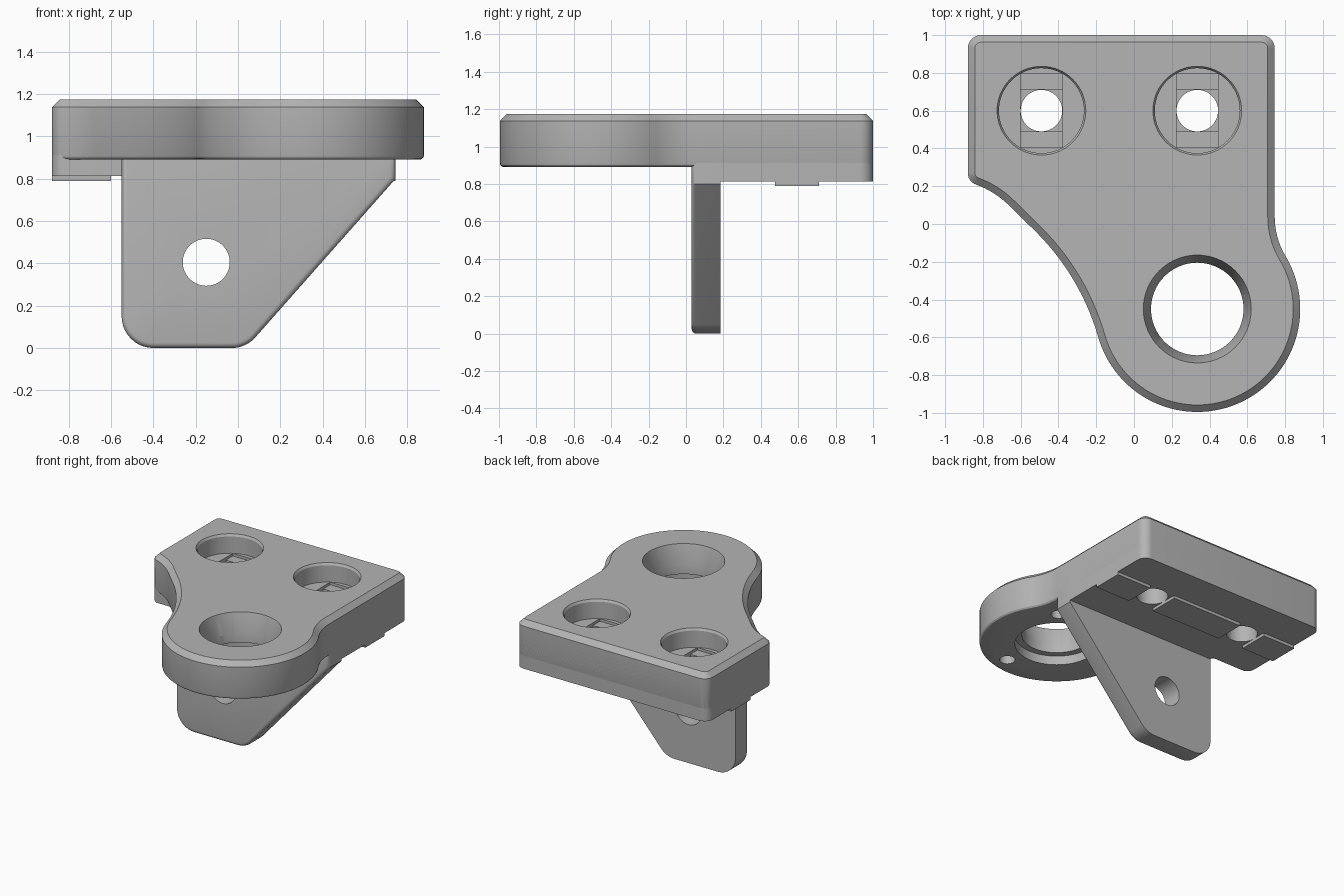
import bpy, bmesh, math
from mathutils import Matrix

if "Cube" in bpy.data.objects:
    bpy.data.objects.remove(bpy.data.objects["Cube"])

grey = bpy.data.materials.new("plain_grey")
grey.use_nodes = True
GREY = (0.46, 0.46, 0.46, 1)
grey.diffuse_color = GREY
grey.node_tree.nodes["Principled BSDF"].inputs["Base Color"].default_value = GREY


def arc(cx, cy, r, start, end, n=10):
    angles = [math.radians(start + (end - start) * i / n) for i in range(n + 1)]
    return [(cx + r * math.cos(a), cy + r * math.sin(a)) for a in angles]


def make_object(name, bm):
    bmesh.ops.recalc_face_normals(bm, faces=bm.faces)
    mesh = bpy.data.meshes.new(name)
    bm.to_mesh(mesh)
    bm.free()
    mesh.materials.append(grey)
    obj = bpy.data.objects.new(name, mesh)
    bpy.context.collection.objects.link(obj)
    return obj


def prism(name, points, z0, z1, top=None, bottom=None, matrix=None):
    """Extruded outline; top and bottom are (bevel size, segments)."""
    bm = bmesh.new()
    face = bm.faces.new([bm.verts.new((x, y, z0)) for x, y in points])
    new = bmesh.ops.extrude_face_region(bm, geom=[face])["geom"]
    bmesh.ops.translate(bm, vec=(0, 0, z1 - z0),
                        verts=[g for g in new if isinstance(g, bmesh.types.BMVert)])
    bmesh.ops.recalc_face_normals(bm, faces=bm.faces)
    for level, bevel in ((z1, top), (z0, bottom)):
        if bevel:
            rim = [e for e in bm.edges if all(abs(v.co.z - level) < 1e-5 for v in e.verts)]
            bmesh.ops.bevel(bm, geom=rim, offset=bevel[0], segments=bevel[1],
                            profile=0.5, affect='EDGES')
    if matrix:
        bm.transform(matrix)
    return make_object(name, bm)


def box(name, x0, x1, y0, y1, z0, z1):
    return prism(name, [(x0, y0), (x1, y0), (x1, y1), (x0, y1)], z0, z1)


def drill(x, y, r0, r1, z0, z1, matrix=None):
    bm = bmesh.new()
    bmesh.ops.create_cone(bm, cap_ends=True, segments=64, radius1=r0, radius2=r1,
                          depth=z1 - z0,
                          matrix=Matrix.Translation((x, y, (z0 + z1) / 2)))
    if matrix:
        bm.transform(matrix)
    return make_object("cutter", bm)


def cut(obj, cutters):
    for cutter in cutters:
        cutter.hide_render = True
        mod = obj.modifiers.new("cut", 'BOOLEAN')
        mod.operation = 'DIFFERENCE'
        mod.solver = 'EXACT'
        mod.object = cutter
    bpy.context.view_layer.update()
    result = obj.evaluated_get(bpy.context.evaluated_depsgraph_get())
    mesh = bpy.data.meshes.new_from_object(result)
    obj.modifiers.clear()
    obj.data = mesh


# Plan outline: square back, waisted sides, round front boss
BOSS_X, BOSS_Y = 0.335, -0.45
back = (arc(0.675, 0.93, 0.07, 0, 90, 8) + arc(-0.81, 0.93, 0.07, 90, 180, 8)
        + arc(-0.815, 0.27, 0.065, 180, 250, 6))
outline = (back + arc(-1.005, -0.251, 0.49, 70, 45, 8)[1:]
           + arc(-1.429, -0.956, 1.29, 45, 16, 14)
           + arc(BOSS_X, BOSS_Y, 0.545, 196, 391, 56)[1:]
           + arc(1.145, 0.037, 0.4, 211, 180, 8)[1:])
plate = prism("top_plate", outline, 0.89, 1.175, top=(0.037, 1), bottom=(0.022, 3))

# Thicker block under the back half
block = prism("back_block", back + [(-0.55, 0.21), (-0.55, 0.17), (0.745, 0.17)], 0.813, 1.12)

# Upright web hanging below the plate
upright = Matrix.Rotation(math.pi / 2, 4, 'X')
web_profile = (arc(-0.4, 0.15, 0.15, 180, 270) + arc(-0.03, 0.15, 0.15, 270, 318, 8)
               + [(0.745, 0.8), (0.745, 0.95), (-0.55, 0.95)])
web = prism("web", web_profile, -0.185, -0.03, top=(0.025, 4), matrix=upright)

# Screw holes: counterbore, slot step, square step and through hole
SCREWS, SCREW_Y = (-0.49, 0.335), 0.6
cutters = []
for x in SCREWS:
    cutters += [drill(x, SCREW_Y, 0.225, 0.225, 1.03, 1.3),
                drill(x, SCREW_Y, 0.22, 0.238, 1.15, 1.18),
                box("cutter", x - 0.111, x + 0.111, SCREW_Y - 0.195, SCREW_Y + 0.195, 1.01, 1.06),
                box("cutter", x - 0.111, x + 0.111, SCREW_Y - 0.111, SCREW_Y + 0.111, 0.99, 1.06),
                drill(x, SCREW_Y, 0.11, 0.11, 0.7, 1.1)]

# Boss bore: flared mouth, through hole, lower recess, blind holes around it
bore = [drill(BOSS_X, BOSS_Y, 0.245, 0.245, 0.7, 1.3),
        drill(BOSS_X, BOSS_Y, 0.243, 0.287, 1.02, 1.18),
        drill(BOSS_X, BOSS_Y, 0.295, 0.295, 0.8, 0.96)]
for angle in (-73, 52, 172):
    a = math.radians(angle)
    bore.append(drill(BOSS_X + 0.415 * math.cos(a), BOSS_Y + 0.415 * math.sin(a),
                      0.055, 0.055, 0.8, 0.99))
pivot = [drill(-0.15, 0.405, 0.111, 0.111, -0.4, 0.1, upright)]

cut(plate, cutters + bore)
cut(block, cutters)
cut(web, pivot)
for cutter in cutters + bore + pivot:
    bpy.data.objects.remove(cutter)

# Locating ribs on the underside, broken at the screw holes
parts = [plate, block, web]
spans = ((-0.88, -0.6), (-0.38, 0.225), (0.445, 0.745))
for i, (x0, x1) in enumerate(spans):
    parts.append(box(f"locating_rib_{i + 1}", x0, x1, 0.475, 0.71, 0.79, 0.82))

# Smooth curves, crisp edges
bpy.ops.object.select_all(action='DESELECT')
for part in parts:
    part.select_set(True)
bpy.context.view_layer.objects.active = plate
bpy.ops.object.shade_smooth_by_angle(angle=math.radians(28))
